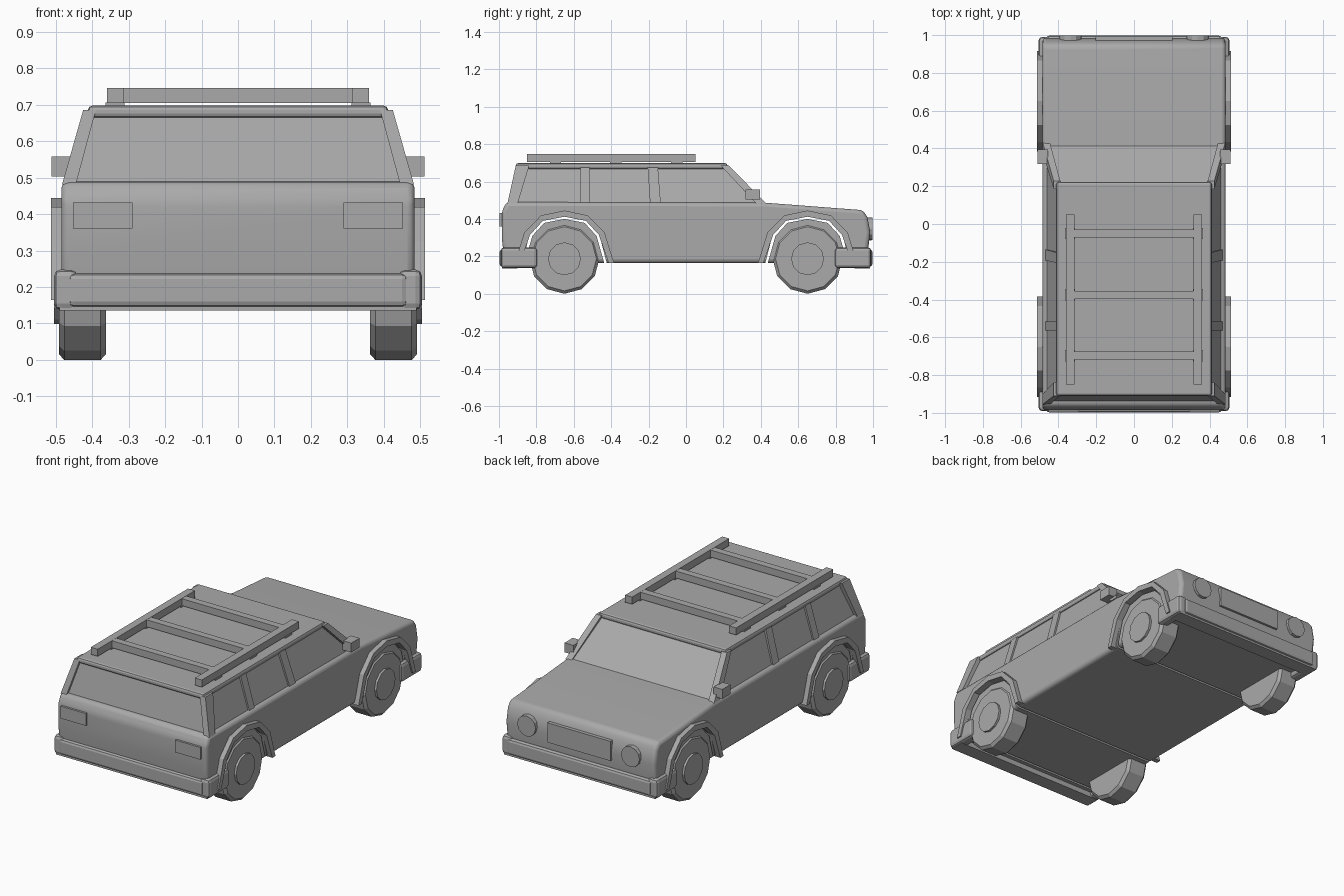
import bpy, bmesh, math
from mathutils import Matrix

cube = bpy.data.objects.get("Cube")
if cube:
    bpy.data.objects.remove(cube)

grey = bpy.data.materials.new("mid_grey")
grey.use_nodes = True
COLOUR = (0.4, 0.4, 0.4, 1)
grey.diffuse_color = COLOUR
grey.node_tree.nodes["Principled BSDF"].inputs["Base Color"].default_value = COLOUR


def finish(name, bm, bevel=0, segments=2):
    bmesh.ops.recalc_face_normals(bm, faces=bm.faces)
    mesh = bpy.data.meshes.new(name)
    bm.to_mesh(mesh)
    bm.free()
    mesh.materials.append(grey)
    obj = bpy.data.objects.new(name, mesh)
    bpy.context.collection.objects.link(obj)
    if bevel:
        mod = obj.modifiers.new("bevel", "BEVEL")
        mod.width, mod.segments, mod.limit_method = bevel, segments, "ANGLE"
        mod.angle_limit = math.radians(25)
    return obj


def loft(name, low, high, bevel=0, segments=2):
    """Solid between two level rectangles, each (x0, x1, y0, y1, z)."""
    bm = bmesh.new()
    rings = []
    for x0, x1, y0, y1, z in (low, high):
        rings.append([bm.verts.new((x, y, z)) for x, y in
                      ((x0, y0), (x1, y0), (x1, y1), (x0, y1))])
    bm.faces.new(rings[0])
    bm.faces.new(rings[1])
    for i in range(4):
        j = (i + 1) % 4
        bm.faces.new((rings[0][i], rings[0][j], rings[1][j], rings[1][i]))
    return finish(name, bm, bevel, segments)


def box(name, x0, x1, y0, y1, z0, z1, bevel=0):
    return loft(name, (x0, x1, y0, y1, z0), (x0, x1, y0, y1, z1), bevel)


def extrude(name, points, x0, x1, bevel=0, segments=2):
    """Side outline of (y, z) points pulled along x."""
    bm = bmesh.new()
    a = [bm.verts.new((x0, y, z)) for y, z in points]
    b = [bm.verts.new((x1, y, z)) for y, z in points]
    bm.faces.new(a)
    bm.faces.new(b)
    for i in range(len(a)):
        j = (i + 1) % len(a)
        bm.faces.new((a[i], a[j], b[j], b[i]))
    return finish(name, bm, bevel, segments)


def cylinder(name, radius, depth, centre, axis, sides=12, bevel=0):
    bm = bmesh.new()
    turn = Matrix.Rotation(math.pi / 2, 4, "Y" if axis == "X" else "X")
    bmesh.ops.create_cone(bm, cap_ends=True, segments=sides, radius1=radius,
                          radius2=radius, depth=depth,
                          matrix=Matrix.Translation(centre) @ turn)
    obj = finish(name, bm, bevel, 1)
    if bevel:
        obj.modifiers["bevel"].angle_limit = math.radians(60)
    return obj


def mirrored(obj):
    mod = obj.modifiers.new("mirror", "MIRROR")
    mod.use_axis[0] = True
    return obj


def smooth(obj):
    bpy.ops.object.select_all(action="DESELECT")
    obj.select_set(True)
    bpy.context.view_layer.objects.active = obj
    bpy.ops.object.shade_smooth_by_angle(angle=math.radians(35))


WHEEL_Z = 0.187
AXLE = 0.65


def arch(half_outer, half_inner, centre):
    """Closed band outline from half arches given foot to crown."""
    def full(half):
        return half + [(-y, z) for y, z in reversed(half[:-1])]
    band = full(half_outer) + full(half_inner)[::-1]
    return [(centre + y, WHEEL_Z + z) for y, z in band]


# Lower body with bonnet
body = extrude("body", [(-0.97, 0.165), (-0.985, 0.3), (-0.985, 0.44), (-0.96, 0.49),
                        (0.42, 0.487), (0.945, 0.447), (0.97, 0.41), (0.985, 0.33),
                        (0.965, 0.165)], -0.485, 0.485, 0.02, 3)
smooth(body)

# Wheels, arch flares and the narrow gap inside each flare
crown = [(0.265, -0.022), (0.215, 0.14), (0.125, 0.232), (0, 0.258)]
inner = [(0.236, -0.022), (0.184, 0.128), (0.115, 0.203), (0, 0.225)]
gap_out = [(0.236, -0.06), (0.186, 0.13), (0.116, 0.204), (0, 0.226)]
gap_in = [(0.223, -0.06), (0.172, 0.122), (0.108, 0.192), (0, 0.213)]
for end, side in (("front", 1), ("rear", -1)):
    y = AXLE * side
    mirrored(extrude(end + "_arch_flare", arch(crown, inner, y), 0.47, 0.513))
    cutter = extrude(end + "_arch_gap_cutter", arch(gap_out, gap_in, y), -0.6, 0.6)
    cutter.hide_render = True
    cutter.hide_set(True)
    cut = body.modifiers.new(end + "_gap", "BOOLEAN")
    cut.object, cut.operation, cut.solver = cutter, "DIFFERENCE", "EXACT"
    mirrored(cylinder(end + "_wheel", WHEEL_Z, 0.13, (0.427, y, WHEEL_Z), "X", 12, 0.015))
    mirrored(cylinder(end + "_hub", 0.088, 0.05, (0.48, y, WHEEL_Z), "X"))

    # Bumper: cross bar and wrapped ends
    ya, yb = sorted((side * 0.93, side * 0.997))
    box(end + "_bumper", -0.465, 0.465, ya, yb, 0.145, 0.237, 0.015)
    ya, yb = sorted((side * 0.795, side * 0.99))
    mirrored(box(end + "_bumper_end", 0.44, 0.505, ya, yb, 0.137, 0.248, 0.018))
    ya, yb = sorted((side * 0.9, side * 0.985))
    box(end + "_bumper_lip", -0.49, 0.49, ya, yb, 0.135, 0.17)

# Glasshouse, pillars and roof
loft("glasshouse", (-0.463, 0.463, -0.94, 0.42, 0.48), (-0.4, 0.4, -0.895, 0.205, 0.68))
loft("roof", (-0.412, 0.412, -0.91, 0.222, 0.665),
     (-0.412, 0.412, -0.91, 0.222, 0.698), 0.012)
pillars = [("windscreen_pillar", 0.375, 0.43, 0.185, 0.228),
           ("door_pillar", -0.192, -0.135, -0.205, -0.15),
           ("middle_pillar", -0.565, -0.515, -0.565, -0.515),
           ("tail_pillar", -0.955, -0.9, -0.91, -0.838)]
for name, y0, y1, y2, y3 in pillars:
    corner = name in ("windscreen_pillar", "tail_pillar")
    out = 0.012 if corner else 0
    mirrored(loft(name, (0.445, 0.471 + out, y0, y1, 0.482),
                  (0.39, 0.413 + out, y2, y3, 0.686 if corner else 0.675)))

# Door mirrors
mirrored(box("door_mirror", 0.455, 0.512, 0.318, 0.395, 0.503, 0.558))

# Roof rack
mirrored(box("rack_rail", 0.315, 0.36, -0.85, 0.05, 0.705, 0.747))
for i, y in enumerate((-0.05, -0.375, -0.697)):
    box(f"rack_crossbar_{i + 1}", -0.33, 0.33, y - 0.021, y + 0.021, 0.705, 0.746)
    mirrored(box(f"rack_foot_{i + 1}", 0.312, 0.364, y - 0.03, y + 0.03, 0.69, 0.707))

# Lamps and grille
mirrored(cylinder("headlamp", 0.06, 0.05, (0.337, 0.973, 0.347), "Y"))
box("grille", -0.205, 0.205, 0.95, 0.993, 0.285, 0.4)
mirrored(box("tail_lamp", 0.29, 0.453, -0.996, -0.96, 0.36, 0.432))
